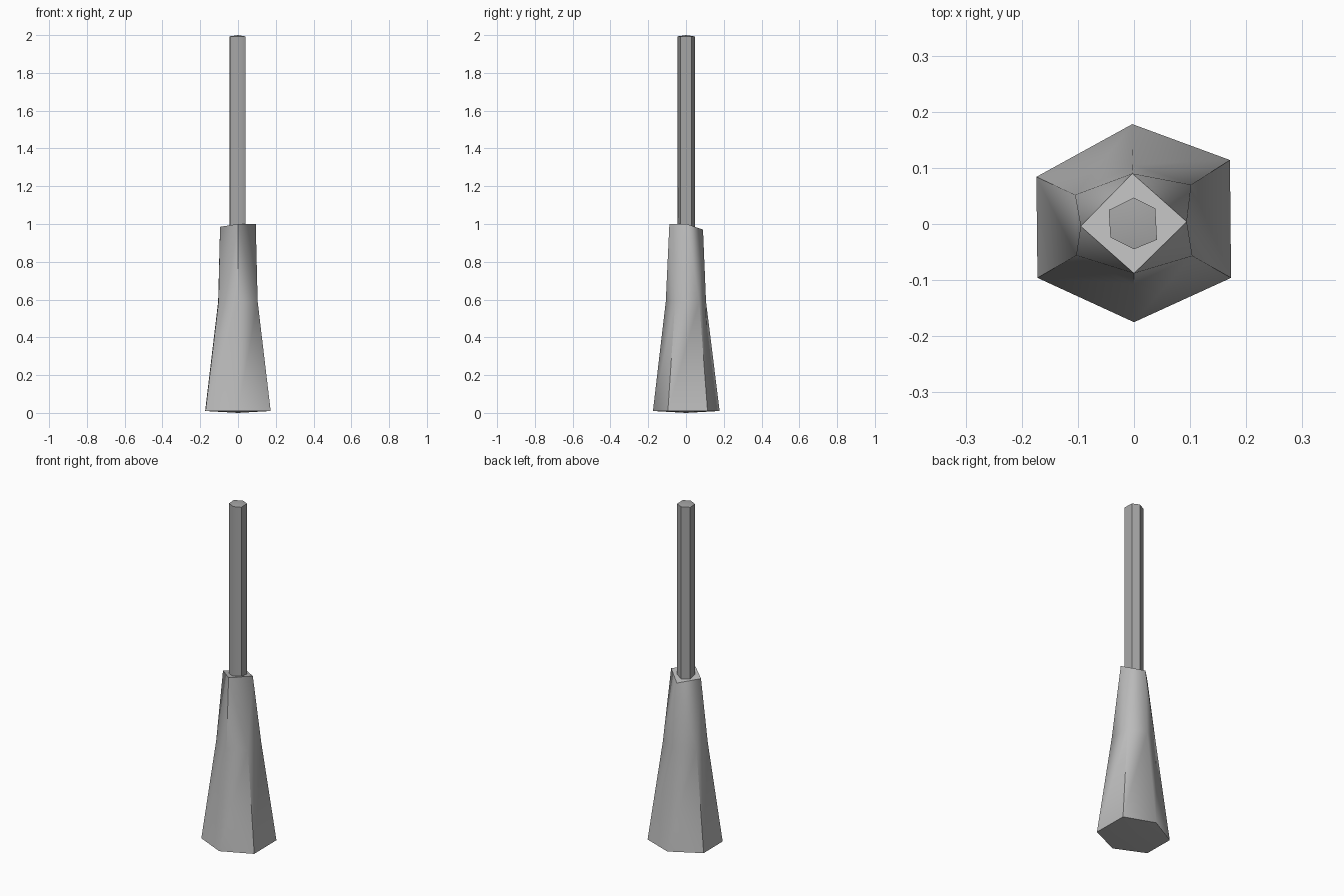
import bpy
import bmesh
from math import radians

default = bpy.data.objects.get("Cube")
if default:
    bpy.data.objects.remove(default, do_unlink=True)


def material(name, grey):
    mat = bpy.data.materials.new(name)
    mat.use_nodes = True
    colour = (grey, grey, grey, 1)
    mat.diffuse_color = colour
    mat.node_tree.nodes["Principled BSDF"].inputs["Base Color"].default_value = colour
    return mat


def ring(bm, outline, z):
    return [bm.verts.new((x, y, z)) for x, y in outline]


def bridge(bm, lower, upper):
    for i in range(len(lower)):
        j = (i + 1) % len(lower)
        bm.faces.new((lower[i], lower[j], upper[j], upper[i]))


def fan(bm, rim, z):
    # Close a rim with a shallow point
    tip = bm.verts.new((0, 0, z))
    for i, v in enumerate(rim):
        bm.faces.new((v, rim[(i + 1) % len(rim)], tip))


def finish(bm, name, mat):
    bmesh.ops.recalc_face_normals(bm, faces=bm.faces[:])
    mesh = bpy.data.meshes.new(name)
    bm.to_mesh(mesh)
    bm.free()
    mesh.materials.append(mat)
    obj = bpy.data.objects.new(name, mesh)
    bpy.context.collection.objects.link(obj)
    bpy.ops.object.select_all(action="DESELECT")
    obj.select_set(True)
    bpy.context.view_layer.objects.active = obj
    bpy.ops.object.shade_smooth_by_angle(angle=radians(50))


# Outlines run counter-clockwise, starting at the front corner
base = [(0, -.175), (.173, -.096), (.171, .114), (-.003, .178), (-.174, .084), (-.172, -.096)]
waist = [(0, -.107), (.104, -.057), (.102, .07), (-.002, .106), (-.105, .052), (-.103, -.056)]
shaft = [(0, -.045), (.041, -.028), (.038, .028), (0, .047), (-.045, .025), (-.042, -.024)]

# Handle: flared six-sided grip that narrows to a slanted four-sided collar
bm = bmesh.new()
low = ring(bm, base, .01)
mid = ring(bm, waist, .59)
bridge(bm, low, mid)
fan(bm, low, 0)
front, left, back, right = [bm.verts.new(p) for p in (
    (0, -.088, 1), (.094, .004, 1), (-.003, .09, .97), (-.095, -.004, .985))]
for corners in ((mid[0], mid[1], front), (mid[1], left, front), (mid[1], mid[2], left),
                (mid[2], back, left), (mid[2], mid[3], back), (mid[3], mid[4], back),
                (mid[4], right, back), (mid[4], mid[5], right), (mid[5], front, right),
                (mid[5], mid[0], front), (front, left, back, right)):
    bm.faces.new(corners)
finish(bm, "handle", material("light grey", .5))

# Rod: six-sided shaft set into the collar
bm = bmesh.new()
bottom = ring(bm, shaft, .95)
top = ring(bm, shaft, 1.993)
bridge(bm, bottom, top)
fan(bm, bottom, .95)
fan(bm, top, 2)
finish(bm, "rod", material("mid grey", .38))
